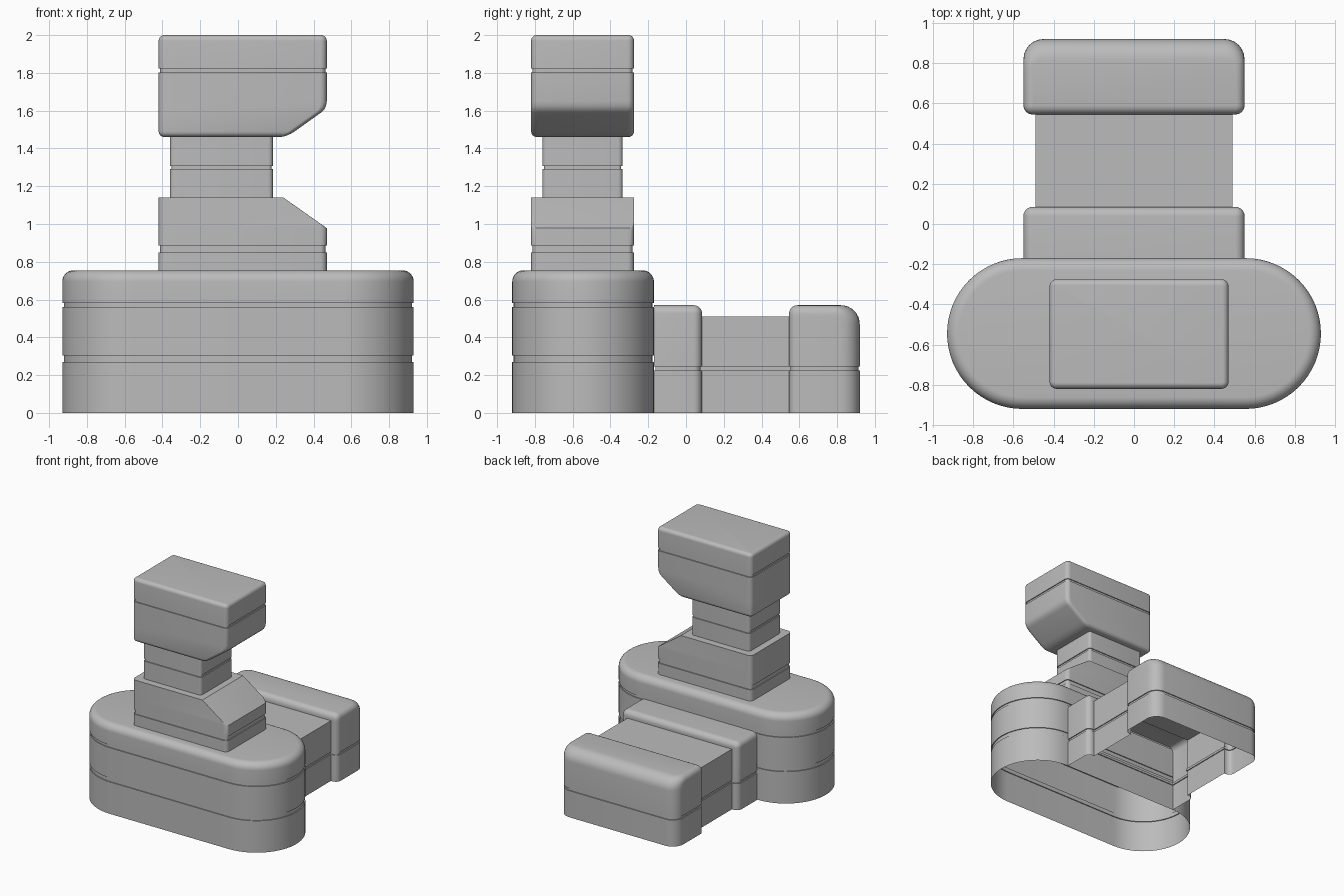
import bpy, bmesh, math

if "Cube" in bpy.data.objects:
    bpy.data.objects.remove(bpy.data.objects["Cube"])

grey = bpy.data.materials.new("plain grey")
grey.diffuse_color = (0.5, 0.5, 0.5, 1)
grey.use_nodes = True
grey.node_tree.nodes["Principled BSDF"].inputs["Base Color"].default_value = grey.diffuse_color


def ring(z, box, inset, radii, n):
    """Rounded rectangle at height z; inset = (left, right, front, back)."""
    l, r, f, b = inset
    x0, x1, y0, y1 = box[0] + l, box[1] - r, box[2] + f, box[3] - b
    corners = [(x0, y0, 1, 1, 180, min(l, f)), (x1, y0, -1, 1, 270, min(r, f)),
               (x1, y1, -1, -1, 0, min(r, b)), (x0, y1, 1, -1, 90, min(l, b))]
    pts = []
    for (x, y, sx, sy, start, shrink), rad in zip(corners, radii):
        rad = max(rad - shrink, 0.002)
        for k in range(n + 1):
            a = math.radians(start + 90 * k / n)
            pts.append((x + sx * rad + rad * math.cos(a),
                        y + sy * rad + rad * math.sin(a), z))
    return pts


def groove(za, zb, d=0.008):
    """Levels of a shallow horizontal groove."""
    return [(za, (0,) * 4), (za, (d,) * 4), (zb, (d,) * 4), (zb, (0,) * 4)]


def fillet(top, radii, steps=8):
    """Levels of a rounded top edge with its own radius on each side."""
    big, levels = max(radii), []
    for k in range(steps + 1):
        z = top - big * (1 - math.sin(math.pi / 2 * k / steps))
        ins = []
        for r in radii:
            h = max(0, z - (top - r))
            ins.append(r - math.sqrt(max(0, r * r - h * h)))
        levels.append((z, tuple(ins)))
    return levels


def loft(name, box, radii, levels, n=6, top=True, bottom=False):
    """Skin a stack of rings; a level may carry its own corner radii."""
    bm = bmesh.new()
    rows = []
    for lv in levels:
        rad = lv[2] if len(lv) > 2 else radii
        rows.append([bm.verts.new(p) for p in ring(lv[0], box, lv[1], rad, n)])
    for a, b in zip(rows, rows[1:]):
        for i in range(len(a)):
            j = (i + 1) % len(a)
            bm.faces.new((a[i], a[j], b[j], b[i]))
    if top:
        bm.faces.new(rows[-1])
    if bottom:
        bm.faces.new(rows[0][::-1])
    bmesh.ops.remove_doubles(bm, verts=bm.verts, dist=0.0001)
    me = bpy.data.meshes.new(name)
    bm.to_mesh(me)
    bm.free()
    me.materials.append(grey)
    ob = bpy.data.objects.new(name, me)
    bpy.context.collection.objects.link(ob)
    return ob


def smooth(ob):
    bpy.ops.object.select_all(action='DESELECT')
    ob.select_set(True)
    bpy.context.view_layer.objects.active = ob
    bpy.ops.object.shade_smooth_by_angle(angle=math.radians(30))


Z4 = (0, 0, 0, 0)

# Long rounded base, open underneath
base = loft("base", (-0.93, 0.93, -0.92, -0.17), (0.375,) * 4,
            [(0, Z4)] + groove(0.27, 0.305) + groove(0.56, 0.582)
            + fillet(0.755, (0.06,) * 4), n=16)

# Pedestal with one sloping shoulder
R = 0.035
pedestal = loft("pedestal", (-0.42, 0.47, -0.82, -0.275), (R,) * 4,
                [(0.755, Z4)] + groove(0.85, 0.885)
                + [(0.978, Z4),
                   (1.003, (0, 0.035, 0, 0), (R, 0.002, 0.002, R)),
                   (1.14, (0, 0.23, 0, 0), (R, 0.002, 0.002, R))])

# Column
column = loft("column", (-0.36, 0.185, -0.76, -0.335), (0.025,) * 4,
              [(1.14, Z4)] + groove(1.29, 1.308) + [(1.46, Z4)], top=False)

# Head with sloping underside
head = loft("head", (-0.42, 0.47, -0.82, -0.275), (R,) * 4,
            [(1.46, (0.03, 0.25, 0.03, 0.03)), (1.463, (0.018, 0.228, 0.018, 0.018)),
             (1.47, (0.008, 0.207, 0.008, 0.008)), (1.479, (0.002, 0.188, 0.002, 0.002)),
             (1.49, (0, 0.17, 0, 0)), (1.59, (0, 0.03, 0, 0)), (1.605, (0, 0.014, 0, 0)),
             (1.625, (0, 0.004, 0, 0)), (1.65, Z4)]
            + groove(1.803, 1.822) + fillet(2.0, (0.03,) * 4), bottom=True)

# Rear body: flange, neck and end box, merged and open underneath
rear_groove = [(0, Z4)] + groove(0.225, 0.245)
rear = loft("rear_body", (-0.55, 0.55, -0.17, 0.085), (0.002, 0.002, 0.045, 0.045),
            rear_groove + fillet(0.57, (0.045, 0.045, 0, 0.045)), bottom=True)
neck = loft("rear_neck", (-0.49, 0.49, 0.0, 0.62), (0.002,) * 4,
            rear_groove + [(0.51, Z4)], n=1, bottom=True)
end_box = loft("rear_end_box", (-0.55, 0.55, 0.545, 0.92), (0.045, 0.045, 0.1, 0.1),
               rear_groove + fillet(0.57, (0.045, 0.045, 0.045, 0.1)), bottom=True)
bpy.context.view_layer.objects.active = rear
for part in (neck, end_box):
    mod = rear.modifiers.new("merge", 'BOOLEAN')
    mod.operation = 'UNION'
    mod.solver = 'EXACT'
    mod.object = part
    bpy.ops.object.modifier_apply(modifier=mod.name)
    bpy.data.objects.remove(part)
bm = bmesh.new()
bm.from_mesh(rear.data)
hidden = [f for f in bm.faces
          if all(v.co.z < 0.001 for v in f.verts) or all(v.co.y < -0.169 for v in f.verts)]
bmesh.ops.delete(bm, geom=hidden, context='FACES')
bm.to_mesh(rear.data)
bm.free()

for ob in (base, pedestal, column, head, rear):
    smooth(ob)
